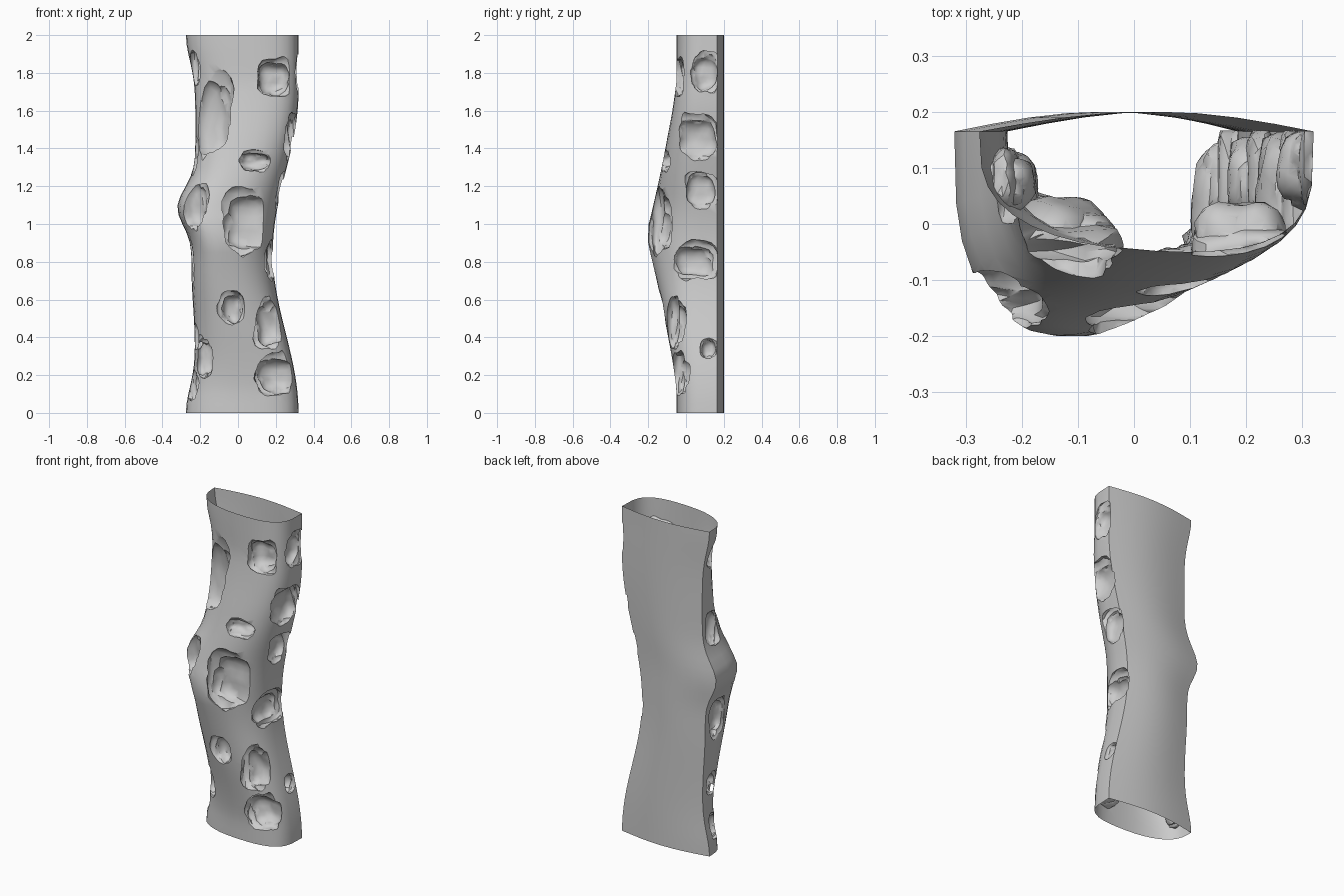
import bpy, bmesh, math, random
from mathutils import Vector, noise

if "Cube" in bpy.data.objects:
    bpy.data.objects.remove(bpy.data.objects["Cube"])

random.seed(4)


def bump(z, centre, width):
    return math.exp(-((z - centre) / width) ** 2 / 2)


def section(z):
    """Shallow curved back, sharp back corners and a boxy rounded front."""
    belly = min(1, max(0, 1.06 - abs(z - .94) / .78) ** 1.2)
    l = -.228 - .092 * bump(z, 1.09, .1) - .05 * (bump(z, 0, .13) + bump(z, 2, .13))
    l -= .02 * bump(z, .75, .18)
    r = .25 + .068 * math.cos(2 * math.pi * min(z, 1.7) / 1.7)
    front, skew = -.05 - .148 * belly, .1 - .3 * belly
    c, h, pts = (l + r) / 2, (r - l) / 2, []
    for i in range(9):
        t = i / 8
        pts.append(Vector((l + (r - l) * t, .165 + .035 * math.sin(math.pi * t), z)))
    for i in range(1, 18):
        cs, sn = math.cos(math.pi * i / 18), math.sin(math.pi * i / 18)
        power = .5 + .15 * belly if cs > 0 else .62
        x = c + h * math.copysign(abs(cs) ** .85, cs)
        y = .165 + (front - .165) * sn ** power * (1 + skew * cs - abs(skew) * .1)
        pts.append(Vector((x, max(y, -.2), z)))
    return pts


def make_object(name, bm):
    bmesh.ops.recalc_face_normals(bm, faces=bm.faces)
    me = bpy.data.meshes.new(name)
    bm.to_mesh(me)
    bm.free()
    ob = bpy.data.objects.new(name, me)
    bpy.context.collection.objects.link(ob)
    return ob


def boulder(bm, centre, radii):
    """Lumpy, slightly squared blob that stays in front of the back wall."""
    seed = Vector([random.uniform(-50, 50) for _ in range(3)])
    for v in bmesh.ops.create_icosphere(bm, subdivisions=3, radius=1)["verts"]:
        d = v.co.normalized()
        s = sum(abs(c) ** 3 for c in d) ** (-1 / 3)
        s *= .95 + .2 * noise.noise(d * 1.6 + seed)
        p = centre + Vector([d[i] * s * radii[i] for i in range(3)])
        p.y = min(p.y, .163 + .004 * d.y)
        v.co = p


def pit(bm, side, u, z, ru, rz):
    """Cut a main hollow, two smaller lobes and a shallow worn rim."""
    wall = section(z)[9:]
    axis = 0 if side == "front" else 1
    half = wall if axis == 0 else wall[:9] if side == "right" else wall[8:]
    centre = min(half, key=lambda p: abs(p[axis] - u)).copy()
    centre[axis] = u
    depth = min(.11, .055 + .4 * ru)
    radii = Vector((ru, depth, rz) if axis == 0 else (depth * .75, ru, rz))
    boulder(bm, centre, radii * .96)
    turn = random.uniform(0, math.pi)
    for a in (turn, turn + 2.6):
        shift = Vector((0, 0, math.sin(a) * rz * .4))
        shift[axis] = math.cos(a) * ru * .4
        boulder(bm, centre + shift, radii * .7)
    rim = radii * 1.2
    rim[1 - axis] = radii[1 - axis] * .45
    shift = Vector((0, 0, .08 * rz))
    shift[axis] = random.uniform(-.2, .2) * ru
    boulder(bm, centre + shift, rim)


# hollow trunk, capped until the pits are cut
bm = bmesh.new()
rings = [[bm.verts.new(p) for p in section(i / 20)] for i in range(41)]
for a, b in zip(rings, rings[1:]):
    for j in range(len(a)):
        k = (j + 1) % len(a)
        bm.faces.new((a[j], a[k], b[k], b[j]))
bm.faces.new(rings[0])
bm.faces.new(rings[-1])
trunk = make_object("trunk_shell", bm)

# eroded pits: position across the side, height, half width, half height
bm = bmesh.new()
for p in ((-.14, 1.56, .1, .21), (.19, 1.77, .085, .09), (.09, 1.33, .08, .05),
          (.05, 1.0, .13, .16), (-.03, .55, .06, .08), (.17, .47, .08, .12),
          (.2, .2, .1, .1), (-.24, 1.1, .07, .13), (-.18, .29, .05, .1)):
    pit(bm, "front", *p)
for p in ((.1, 1.8, .07, .1), (.06, 1.45, .11, .11), (.08, 1.18, .08, .1),
          (.04, .8, .11, .09), (.12, .34, .04, .05)):
    pit(bm, "right", *p)
for p in ((.07, 1.82, .05, .08), (.07, 1.35, .06, .1), (.05, .8, .07, .11),
          (.07, .4, .05, .06), (.07, .14, .05, .07)):
    pit(bm, "left", *p)
cutter = make_object("pit_cutter", bm)
cutter.hide_render = True

mod = trunk.modifiers.new("pits", 'BOOLEAN')
mod.operation, mod.solver, mod.use_self = 'DIFFERENCE', 'EXACT', True
mod.object = cutter
bpy.ops.object.select_all(action='DESELECT')
trunk.select_set(True)
bpy.context.view_layer.objects.active = trunk
bpy.ops.object.modifier_apply(modifier=mod.name)
bpy.data.objects.remove(cutter, do_unlink=True)

# open both ends
bm = bmesh.new()
bm.from_mesh(trunk.data)
caps = [f for f in bm.faces if all(v.co.z < 1e-4 for v in f.verts)
        or all(v.co.z > 2 - 1e-4 for v in f.verts)]
bmesh.ops.delete(bm, geom=caps, context='FACES')
# centre the footprint on the origin
for axis in (0, 1):
    vals = [v.co[axis] for v in bm.verts]
    mid = (min(vals) + max(vals)) / 2
    for v in bm.verts:
        v.co[axis] -= mid
bm.to_mesh(trunk.data)
bm.free()
bpy.ops.object.shade_smooth_by_angle(angle=math.radians(40))
